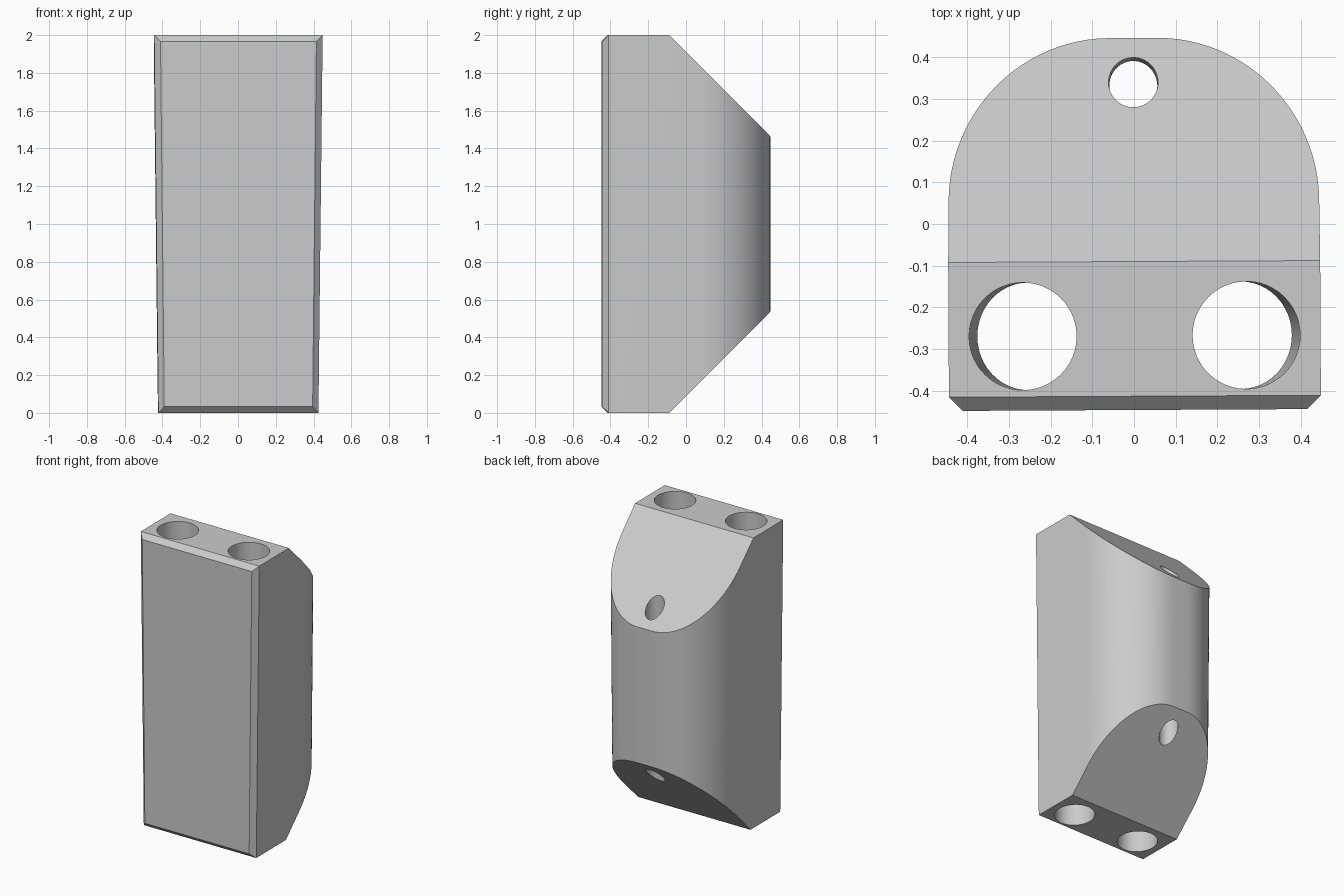
import bpy
import bmesh
from math import sin, cos, pi, radians
from mathutils import Vector, Matrix

cube = bpy.data.objects.get("Cube")
if cube:
    bpy.data.objects.remove(cube, do_unlink=True)

HEIGHT = 2.0
HALF = 0.446       # half width at the top and half depth
ROUND = 0.388      # radius of the back corners
SLOPE_Y = -0.09    # where the sloped ends begin
CHAMFER = 0.033    # front edge chamfer
NARROWING = 0.05   # share of width lost towards the bottom

grey = bpy.data.materials.new("grey")
grey.use_nodes = True
grey.diffuse_color = (0.6, 0.6, 0.6, 1)
grey.node_tree.nodes["Principled BSDF"].inputs["Base Color"].default_value = (0.6, 0.6, 0.6, 1)


def finish(name, bm):
    """Taper the width towards the bottom and make an object."""
    for v in bm.verts:
        v.co.x *= 1 - NARROWING * (1 - v.co.z / HEIGHT)
    bm.transform(Matrix.Rotation(radians(0.3), 4, "Z"))
    bmesh.ops.recalc_face_normals(bm, faces=bm.faces)
    mesh = bpy.data.meshes.new(name)
    bm.to_mesh(mesh)
    bm.free()
    mesh.materials.append(grey)
    obj = bpy.data.objects.new(name, mesh)
    bpy.context.collection.objects.link(obj)
    return obj


def slice_off(bm, point, normal):
    """Cut away everything beyond a plane and close the gap."""
    cut = bmesh.ops.bisect_plane(
        bm, geom=bm.verts[:] + bm.edges[:] + bm.faces[:], dist=1e-5,
        plane_co=Vector(point), plane_no=Vector(normal), clear_outer=True)
    edges = [e for e in cut["geom_cut"] if isinstance(e, bmesh.types.BMEdge)]
    bmesh.ops.contextual_create(bm, geom=edges)


# Body outline: square front, rounded back
steps = 24
outline = [(-HALF, -HALF), (HALF, -HALF)]
for side, start in ((1, 0), (-1, pi / 2)):
    for i in range(steps + 1):
        a = start + pi / 2 * i / steps
        outline.append((side * (HALF - ROUND) + ROUND * cos(a),
                        HALF - ROUND + ROUND * sin(a)))

bm = bmesh.new()
base = bm.faces.new([bm.verts.new((x, y, 0)) for x, y in outline])
top = bmesh.ops.extrude_face_region(bm, geom=[base])["geom"]
bmesh.ops.translate(bm, vec=(0, 0, HEIGHT),
                    verts=[v for v in top if isinstance(v, bmesh.types.BMVert)])

# Sloped back ends and front chamfers
for z, up in ((HEIGHT, 1), (0, -1)):
    slice_off(bm, (0, SLOPE_Y, z), (0, 1, up))
    slice_off(bm, (0, CHAMFER - HALF, z), (0, -1, up))
for s in (-1, 1):
    slice_off(bm, (s * HALF, CHAMFER - HALF, 0), (s, -1, 0))
body = finish("body", bm)


# Lengthwise holes: two large at the front, one small at the back
def bore(name, x, y, radius, lean=0.0):
    cutter = bmesh.new()
    bmesh.ops.create_cone(cutter, cap_ends=True, segments=48, radius1=radius,
                          radius2=radius, depth=HEIGHT + 0.4)
    for v in cutter.verts:
        v.co += Vector((x, y + lean * v.co.z, HEIGHT / 2))
    tool = finish(name, cutter)
    tool.hide_render = True
    mod = body.modifiers.new(name, "BOOLEAN")
    mod.operation = "DIFFERENCE"
    mod.solver = "EXACT"
    mod.object = tool
    bpy.ops.object.modifier_apply(modifier=mod.name)
    bpy.data.objects.remove(tool, do_unlink=True)


bpy.ops.object.select_all(action="DESELECT")
bpy.context.view_layer.objects.active = body
body.select_set(True)
for side in (-1, 1):
    bore("large_bore", side * 0.268, -0.268, 0.129)
bore("small_bore", 0, 0.335, 0.06, 0.008)

bpy.ops.object.shade_smooth_by_angle(angle=radians(20))
